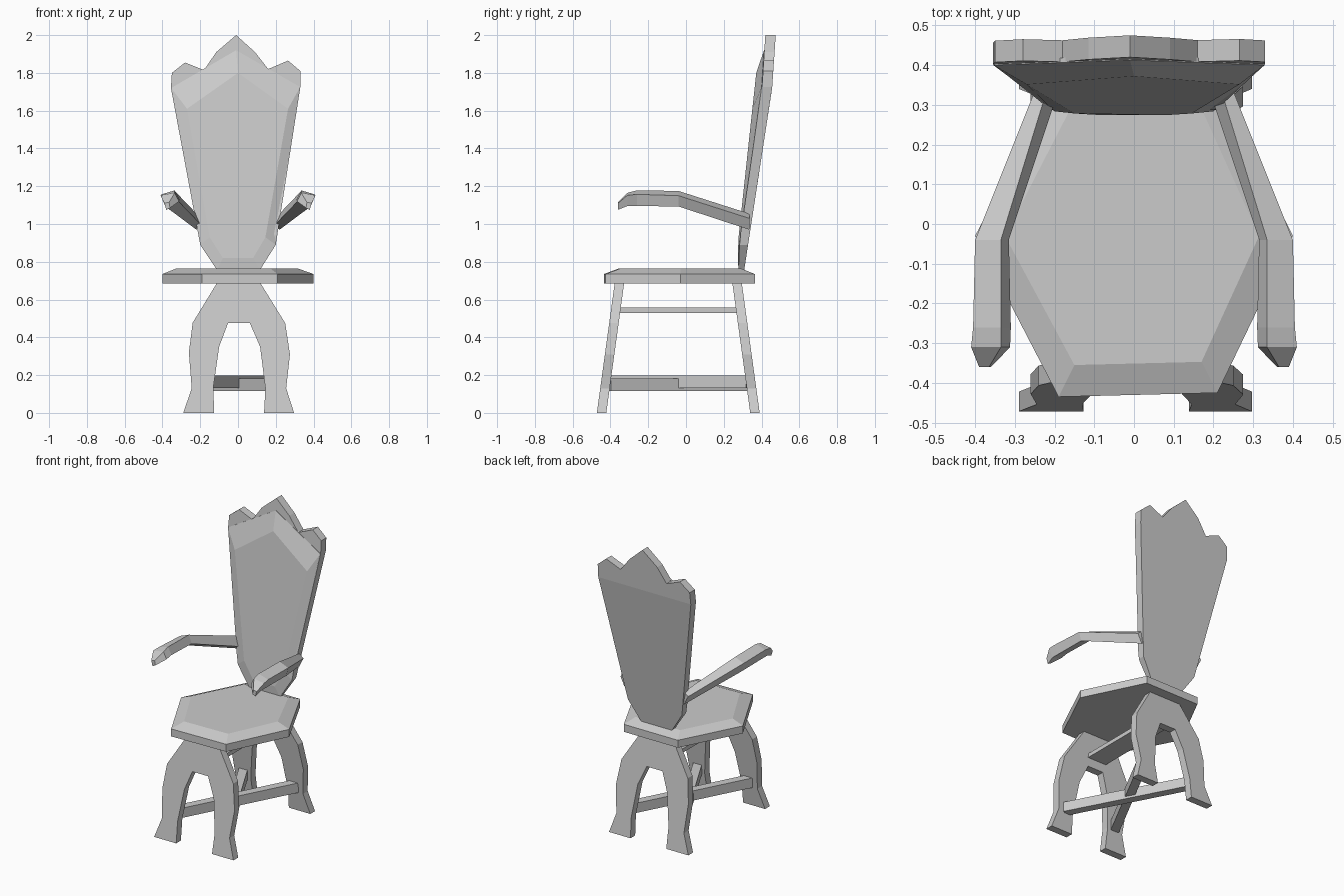
import bpy, bmesh
from mathutils import Vector

if "Cube" in bpy.data.objects:
    bpy.data.objects.remove(bpy.data.objects["Cube"])


def finish(name, bm):
    bmesh.ops.recalc_face_normals(bm, faces=bm.faces)
    me = bpy.data.meshes.new(name)
    bm.to_mesh(me)
    bm.free()
    ob = bpy.data.objects.new(name, me)
    bpy.context.collection.objects.link(ob)
    return ob


def loft(name, rings):
    """Skin a list of equal-length point rings and cap both ends."""
    bm = bmesh.new()
    vs = [[bm.verts.new(p) for p in r] for r in rings]
    n = len(vs[0])
    for a, b in zip(vs, vs[1:]):
        for i in range(n):
            j = (i + 1) % n
            bm.faces.new((a[i], a[j], b[j], b[i]))
    bm.faces.new(vs[0])
    bm.faces.new(vs[-1])
    return finish(name, bm)


def interp(z, pts):
    """Piecewise linear y for a height z, extended past both ends."""
    for (z0, y0), (z1, y1) in zip(pts, pts[1:]):
        if z <= z1 or (z1, y1) == pts[-1]:
            return y0 + (y1 - y0) * (z - z0) / (z1 - z0)


def slab(name, outline, front, back, cuts=()):
    """Extrude an x-z outline, then lay its two sides on y curves."""
    bm = bmesh.new()
    f = bm.faces.new([bm.verts.new((x, 0, z)) for x, z in outline])
    ext = bmesh.ops.extrude_face_region(bm, geom=[f])
    for v in ext['geom']:
        if isinstance(v, bmesh.types.BMVert):
            v.co.y = 1
    if not f.is_valid or len(bm.faces) < len(outline) + 2:
        bm.faces.new([v for v in bm.verts if v.co.y == 0])
    for z in cuts:
        bmesh.ops.bisect_plane(bm, geom=bm.verts[:] + bm.edges[:] + bm.faces[:],
                               plane_co=(0, 0, z), plane_no=(0, 0, 1))
    for v in bm.verts:
        v.co.y = interp(v.co.z, back if v.co.y > 0.5 else front)
    return finish(name, bm)


# Seat: hexagon with a bevelled top
hexa = [(-.19, -.435), (.21, -.425), (.40, -.03), (.205, .365), (-.195, .365), (-.40, -.03)]
top = [(-.15, -.355), (.17, -.347), (.315, -.03), (.17, .29), (-.16, .29), (-.325, -.03)]
loft("seat", [[(x, y, .685) for x, y in hexa],
              [(x, y, .735) for x, y in hexa],
              [(x, y, .765) for x, y in top]])

# Arched leg frames, splayed front and back
arch = [(-.11, .69), (-.24, .477), (-.26, .32), (-.245, .13), (-.29, 0), (-.127, 0),
        (-.13, .14), (-.10, .35), (-.053, .475), (.063, .475), (.117, .35), (.145, .13),
        (.138, 0), (.297, 0), (.255, .13), (.275, .31), (.25, .475), (.117, .69)]
slab("front_legs", arch, [(0, -.472), (.69, -.377)], [(0, -.422), (.69, -.327)])
slab("back_legs", arch, [(0, .34), (.69, .245)], [(0, .39), (.69, .295)])


# Stretchers: flat upper rail and a crossed lower pair
def bar(name, p, q, width, z0, z1):
    p, q = Vector(p), Vector(q)
    d = (q - p).normalized()
    s = Vector((-d.y, d.x)) * width / 2
    loft(name, [[(*(e - s), z0), (*(e + s), z0), (*(e + s), z1), (*(e - s), z1)] for e in (p, q)])


bar("upper_stretcher", (0, -.35), (0, .27), .14, .53, .557)
bar("lower_stretcher_a", (-.19, -.41), (.20, .33), .055, .132, .197)
bar("lower_stretcher_b", (.20, -.41), (-.19, .33), .055, .117, .182)

# Backrest: crested board that bends upright near the top
crest = [(-.11, .755), (-.20, .89), (-.355, 1.72), (-.35, 1.80), (-.28, 1.855), (-.18, 1.815),
         (-.115, 1.91), (-.01, 2.0), (.09, 1.91), (.16, 1.82), (.265, 1.865), (.33, 1.81),
         (.33, 1.725), (.20, .89), (.115, .755)]
rim = [(.755, .28), (.945, .288), (1.72, .402), (2, .42)]
rear = [(.755, .308), (1.72, .456), (2, .475)]
slab("backrest", crest, rim, rear, cuts=(.945, 1.721))

# Raised panel on the front of the backrest
outer = [(-.11, .757), (-.20, .89), (-.354, 1.72), (-.01, 1.92), (.329, 1.725), (.20, .89), (.115, .757)]
inner = [(-.08, .82), (-.15, .93), (-.27, 1.61), (0, 1.80), (.265, 1.61), (.145, .93), (.08, .82)]
face = [(.82, .274), (.95, .279), (1.8, .372)]
loft("back_panel", [[(x, interp(z, rim) + .01, z) for x, z in outer],
                    [(x, interp(z, rim) - .002, z) for x, z in outer],
                    [(x, interp(z, face), z) for x, z in inner]])

# Arms: outer top, inner top, inner bottom, outer bottom at each station
stations = [(.335, [(.25, 1.03), (.22, 1.055), (.19, .99), (.22, .97)]),
            (-.04, [(.40, 1.15), (.335, 1.175), (.315, 1.12), (.385, 1.093)]),
            (-.26, [(.405, 1.157), (.335, 1.178), (.31, 1.13), (.385, 1.095)]),
            (-.31, [(.41, 1.152), (.335, 1.165), (.312, 1.12), (.385, 1.095)]),
            (-.36, [(.39, 1.11), (.365, 1.115), (.36, 1.085), (.38, 1.075)])]
for side, s in (("left", -1), ("right", 1)):
    loft(side + "_arm", [[(s * x, y, z) for x, z in ring] for y, ring in stations])
